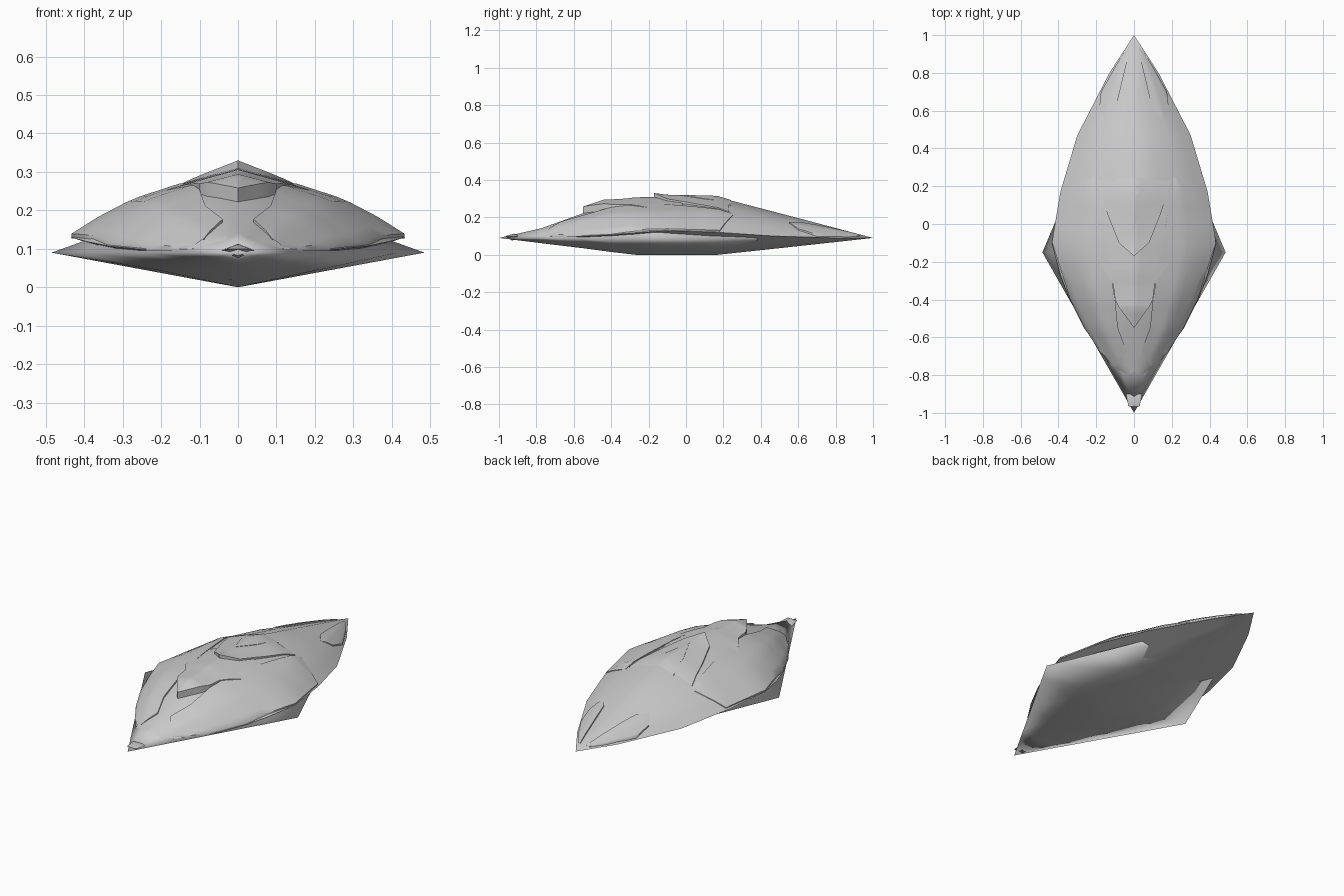
import bpy, math

if "Cube" in bpy.data.objects:
    bpy.data.objects.remove(bpy.data.objects["Cube"])

grey = bpy.data.materials.new("light_grey")
grey.diffuse_color = (0.6, 0.6, 0.6, 1)
grey.use_nodes = True
grey.node_tree.nodes["Principled BSDF"].inputs["Base Color"].default_value = grey.diffuse_color


def make(name, verts, faces, angle=40):
    me = bpy.data.meshes.new(name)
    me.from_pydata(verts, [], faces)
    me.materials.append(grey)
    ob = bpy.data.objects.new(name, me)
    bpy.context.collection.objects.link(ob)
    bpy.ops.object.select_all(action='DESELECT')
    ob.select_set(True)
    bpy.context.view_layer.objects.active = ob
    bpy.ops.object.mode_set(mode='EDIT')
    bpy.ops.mesh.select_all(action='SELECT')
    bpy.ops.mesh.remove_doubles(threshold=0.0005)
    bpy.ops.mesh.normals_make_consistent(inside=False)
    bpy.ops.object.mode_set(mode='OBJECT')
    bpy.ops.object.shade_smooth_by_angle(angle=math.radians(angle))
    return ob


def lerp_rows(rows, y):
    """Interpolate a station table (first column y)."""
    y = min(max(y, rows[0][0]), rows[-1][0])
    for a, b in zip(rows, rows[1:]):
        if y <= b[0]:
            t = (y - a[0]) / (b[0] - a[0])
            return [p + (q - p) * t for p, q in zip(a, b)]


def loft(name, rings, angle=40):
    n = len(rings[0])
    verts = [v for r in rings for v in r]
    faces = [(i * n + j, i * n + (j + 1) % n, (i + 1) * n + (j + 1) % n, (i + 1) * n + j)
             for i in range(len(rings) - 1) for j in range(n)]
    return make(name, verts, faces, angle)


# Hull: pointed lozenge with a V keel; y, half width, ridge z, keel z
hull = [(-1, 0, .09, .09), (-.75, .143, .147, .059), (-.55, .257, .205, .035),
        (-.27, .417, .255, 0), (-.15, .485, .265, 0), (.17, .35, .25, 0),
        (.6, .169, .18, .047), (1, 0, .09, .09)]
loft("hull", [[(0, y, t), (w * .5, y, .09 + (t - .09) * .5), (w, y, .09),
               (w * .5, y, .045 + k * .5), (0, y, k), (-w * .5, y, .045 + k * .5),
               (-w, y, .09), (-w * .5, y, .09 + (t - .09) * .5)] for y, w, t, k in hull], 180)

# Body shell stations: y, half width, ridge z, shoulder z, rim z, keel z
body = [(-.83, .01, .122, .118, .11, .088), (-.75, .12, .15, .13, .1, .06),
        (-.55, .265, .222, .18, .1, .035), (-.4, .34, .27, .208, .108, .015),
        (-.27, .39, .295, .22, .118, 0), (-.1, .435, .305, .222, .13, 0),
        (.17, .39, .308, .222, .12, 0), (.47, .30, .23, .178, .1, .032),
        (.8, .13, .143, .122, .09, .068), (1, 0, .09, .09, .09, .09)]


def half_ring(s):
    y, w, t, sh, r, k = s
    return [(0, y, t), (w * .32, y, t + (sh - t) * .47), (w * .63, y, sh),
            (w * .84, y, r + (sh - r) * .48), (w, y, r), (w * .5, y, k + (r - k) * .46), (0, y, k)]


def ring(s):
    h = half_ring(s)
    return h + [(-x, y, z) for x, y, z in h[-2:0:-1]]


loft("body_shell", [ring(s) for s in body], 70)


def surf(x, y):
    """Height of the body's upper surface."""
    h = half_ring(lerp_rows(body, y))[:5]
    x = min(abs(x), h[-1][0])
    for a, b in zip(h, h[1:]):
        if x <= b[0] + 1e-9:
            t = (x - a[0]) / max(b[0] - a[0], 1e-6)
            return a[2] + (b[2] - a[2]) * t
    return h[-1][2]


def plate(name, rows, n=8):
    """Curved scale over the body with a skirt; rows of y, inner x, outer x, lift."""
    pts = []
    for a, b in zip(rows, rows[1:]):
        for i in range(3):
            pts.append([p + (q - p) * i / 3 for p, q in zip(a, b)])
    pts.append(rows[-1])
    verts, m = [], n + 3
    for y, x0, x1, lift in pts:
        top = [(x0 + (x1 - x0) * j / n, y) for j in range(n + 1)]
        verts.append((x0, y, surf(x0, y) - .004))
        verts += [(x, v, surf(x, v) + lift) for x, v in top]
        verts.append((x1, y, surf(x1, y) - .004))
    faces = [(i * m + j, i * m + j + 1, (i + 1) * m + j + 1, (i + 1) * m + j)
             for i in range(len(pts) - 1) for j in range(m - 1)]
    ob = make(name, verts, faces, 50)
    # keep the outer side facing up
    if sum(p.normal.z * p.area for p in ob.data.polygons) < 0:
        ob.data.flip_normals()
    return ob


side = [(-.75, .09, .11, .004), (-.67, .04, .185, .008), (-.55, .085, .262, .01),
        (-.4, .1, .338, .011), (-.1, .15, .433, .008), (.18, .2, .38, .006),
        (.25, .21, .23, .003)]
rear = [(.55, .14, .15, .003), (.6, .1, .185, .007), (.7, .075, .175, .01),
        (.85, .04, .09, .009), (.93, .02, .035, .005)]
for label, s in (("right", 1), ("left", -1)):
    plate("side_plate_" + label, [(y, s * a, s * b, l) for y, a, b, l in side])
    plate("rear_plate_" + label, [(y, s * a, s * b, l) for y, a, b, l in rear])


def centre(name, rows):
    plate(name, [(y, -w, w, l) for y, w, l in rows], 10)


# Overlapping plates along the spine, each with a forward point
centre("neck_plate", [(-.55, 0, .036), (-.44, .08, .037), (-.4, .1, .026),
                      (-.32, .11, .015), (-.2, .19, .009), (-.02, .22, .004)])
centre("spine_plate", [(-.17, 0, .029), (-.1, .08, .016), (.05, .14, .009), (.23, .2, .004)])
centre("rear_spine_plate", [(-.03, 0, .014), (.1, .055, .01), (.24, .09, .003)])

# Small barb on the bow
make("bow_barb", [(0, -.92, .113), (.045, -.88, .095), (.03, -.965, .1), (0, -.93, .076),
                  (-.03, -.965, .1), (-.045, -.88, .095)],
     [(0, 1, 2), (0, 4, 5), (0, 2, 4), (3, 2, 1), (3, 5, 4), (3, 4, 2), (0, 5, 1), (3, 1, 5)])
